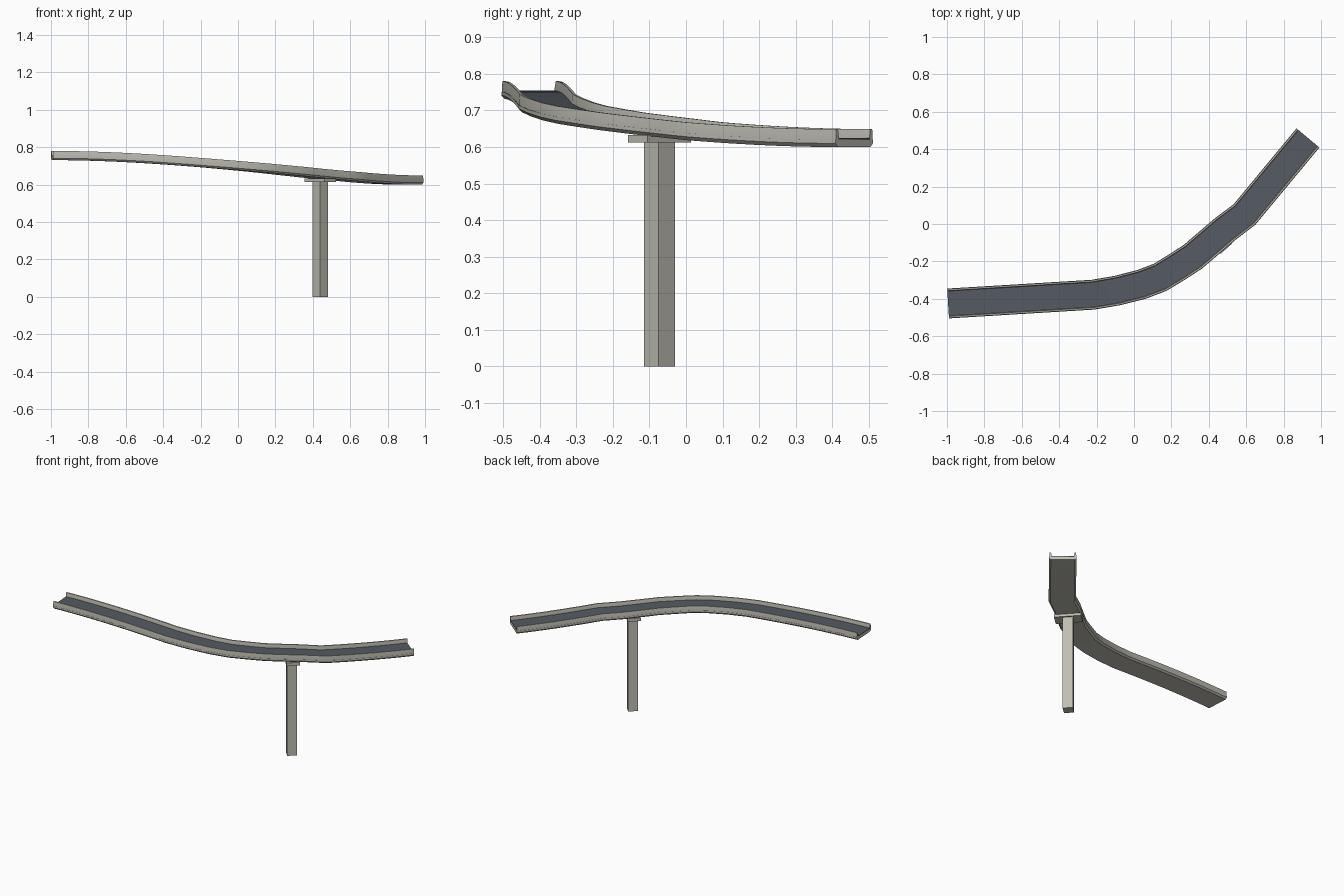
import bpy, bmesh, math
from mathutils import Vector

if "Cube" in bpy.data.objects:
    bpy.data.objects.remove(bpy.data.objects["Cube"])


def material(name, color):
    m = bpy.data.materials.new(name)
    m.diffuse_color = (*color, 1)
    m.use_nodes = True
    m.node_tree.nodes["Principled BSDF"].inputs["Base Color"].default_value = m.diffuse_color
    return m


concrete = material("concrete", (0.52, 0.51, 0.45))
asphalt = material("asphalt", (0.09, 0.105, 0.125))

# Centre line in plan: x, y, heading in degrees
PLAN = [(-0.994, -0.425, 3.4), (-0.22, -0.378, 5), (-0.09, -0.356, 10),
        (0.04, -0.323, 17), (0.14, -0.285, 25), (0.23, -0.23, 32),
        (0.315, -0.175, 38), (0.49, -0.025, 43), (0.59, 0.05, 48),
        (0.93, 0.46, 50.3)]
Z_START, Z_END = 0.731, 0.60  # deck underside at both ends


def stations():
    """Fine stations along the centre line with an eased descent."""
    pts = []
    for a, b in zip(PLAN, PLAN[1:]):
        n = max(2, round(math.dist(a[:2], b[:2]) / 0.06))
        pts += [[p + (q - p) * i / n for p, q in zip(a, b)] for i in range(n)]
    pts.append(list(PLAN[-1]))
    dist = [0]
    for a, b in zip(pts, pts[1:]):
        dist.append(dist[-1] + math.dist(a[:2], b[:2]))
    out = []
    for (x, y, h), d in zip(pts, dist):
        t = d / dist[-1]
        z = Z_START + (Z_END - Z_START) * t * t * (3 - 2 * t)
        r = math.radians(h)
        out.append((Vector((x, y, z)), Vector((-math.sin(r), math.cos(r), 0))))
    return out


PATH = stations()


def finish(bm, name, mat):
    bmesh.ops.recalc_face_normals(bm, faces=bm.faces)
    me = bpy.data.meshes.new(name)
    bm.to_mesh(me)
    bm.free()
    me.materials.append(mat)
    ob = bpy.data.objects.new(name, me)
    bpy.context.collection.objects.link(ob)
    return ob


def sweep(name, profile, mat):
    """Sweep a closed (sideways, up) profile along the road."""
    bm = bmesh.new()
    rings = [[bm.verts.new(p + n * u + Vector((0, 0, v))) for u, v in profile]
             for p, n in PATH]
    k = len(profile)
    for a, b in zip(rings, rings[1:]):
        for i in range(k):
            j = (i + 1) % k
            bm.faces.new((a[i], a[j], b[j], b[i]))
    bm.faces.new(rings[0])
    bm.faces.new(rings[-1])
    ob = finish(bm, name, mat)
    bpy.ops.object.select_all(action='DESELECT')
    bpy.context.view_layer.objects.active = ob
    ob.select_set(True)
    bpy.ops.object.shade_smooth_by_angle(angle=math.radians(20))
    return ob


def box(name, center, size, heading, mat):
    bm = bmesh.new()
    bmesh.ops.create_cube(bm, size=1)
    bmesh.ops.scale(bm, vec=size, verts=bm.verts)
    ob = finish(bm, name, mat)
    ob.location = center
    ob.rotation_euler.z = math.radians(heading)
    return ob


# Deck slab with chamfered lower edges
half = [(0.070, 0.0), (0.080, 0.010), (0.080, 0.020)]
sweep("deck_slab", half + [(-u, v) for u, v in reversed(half)], concrete)

# Road surface
sweep("road_surface", [(0.068, 0.019), (0.068, 0.024), (-0.068, 0.024), (-0.068, 0.019)], asphalt)

# Parapets on both edges
parapet = [(0.066, 0.018), (0.079, 0.018), (0.079, 0.030), (0.077, 0.049),
           (0.069, 0.049), (0.066, 0.030)]
for side, s in (("left", 1), ("right", -1)):
    sweep(side + "_parapet", [(u * s, v) for u, v in parapet], concrete)

# Pier and its crossbeam under the deck
box("pier_column", (0.44, -0.073, 0.3075), (0.06, 0.06, 0.615), 42, concrete)
box("pier_crossbeam", (0.44, -0.073, 0.623), (0.08, 0.16, 0.020), 42, concrete)
